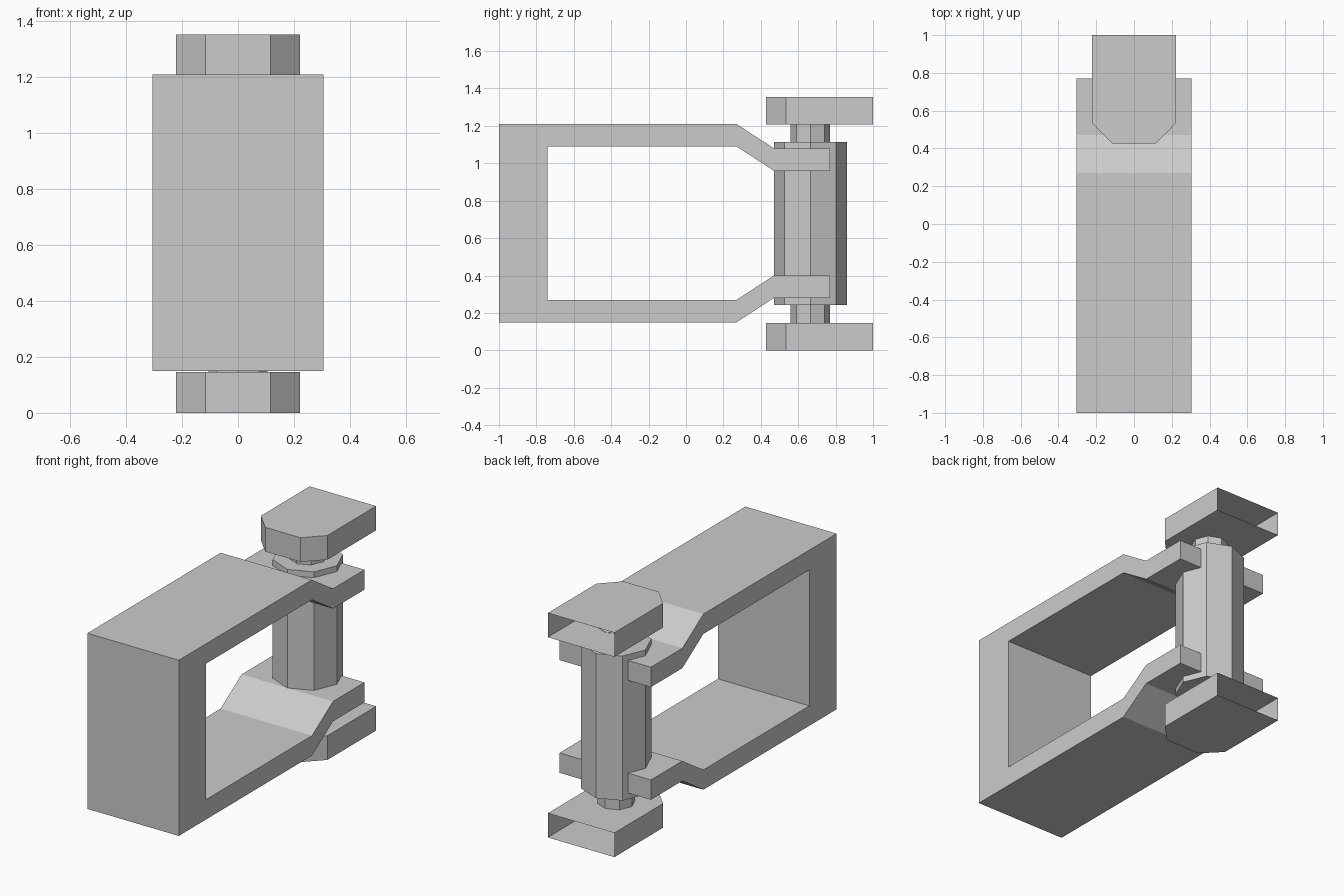
import bpy, bmesh, math
from mathutils import Vector

if "Cube" in bpy.data.objects:
    bpy.data.objects.remove(bpy.data.objects["Cube"])

grey = bpy.data.materials.new("plain grey")
grey.diffuse_color = (0.6, 0.6, 0.6, 1)
grey.use_nodes = True
grey.node_tree.nodes["Principled BSDF"].inputs["Base Color"].default_value = grey.diffuse_color


def prism(name, points, offset, open_back=False):
    """Extrude a flat outline along offset; optionally leave the +y side open."""
    bm = bmesh.new()
    face = bm.faces.new([bm.verts.new(p) for p in points])
    ext = bmesh.ops.extrude_face_region(bm, geom=[face], use_keep_orig=True)
    moved = [v for v in ext["geom"] if isinstance(v, bmesh.types.BMVert)]
    bmesh.ops.translate(bm, vec=Vector(offset), verts=moved)
    bmesh.ops.recalc_face_normals(bm, faces=bm.faces)
    if open_back:
        bm.normal_update()
        back = [f for f in bm.faces if f.normal.y > 0.9]
        bmesh.ops.delete(bm, geom=back, context="FACES")
    mesh = bpy.data.meshes.new(name)
    bm.to_mesh(mesh)
    bm.free()
    mesh.materials.append(grey)
    obj = bpy.data.objects.new(name, mesh)
    bpy.context.collection.objects.link(obj)
    return obj


def octagon(name, radius, z0, z1):
    pts = [(radius * math.cos(i * math.pi / 4),
            0.665 + radius * math.sin(i * math.pi / 4), z0) for i in range(8)]
    return prism(name, pts, (0, 0, z1 - z0))


# C-shaped bracket: upper half of the profile mirrored about mid height
MID, HALF_W = 0.68, 0.305
outer = [(-1, 0.53), (0.27, 0.53), (0.47, 0.40), (0.77, 0.40)]
inner = [(0.77, 0.28), (0.47, 0.28), (0.27, 0.41), (-0.74, 0.41)]
upper = outer + inner
profile = upper + [(y, -h) for y, h in reversed(upper)]
prism("bracket", [(-HALF_W, y, MID + h) for y, h in profile], (2 * HALF_W, 0, 0))

# Eight-sided barrel and the thinner pin through it
octagon("barrel", 0.195, 0.243, 1.115)
octagon("pin", 0.105, 0.145, 1.21)

# End plates with clipped front corners, open at the back
outline = [(-0.222, 1), (-0.222, 0.535), (-0.117, 0.427),
           (0.117, 0.427), (0.222, 0.535), (0.222, 1)]
for name, z in (("lower_plate", 0), ("upper_plate", 1.208)):
    prism(name, [(x, y, z) for x, y in outline], (0, 0, 0.146), open_back=True)
